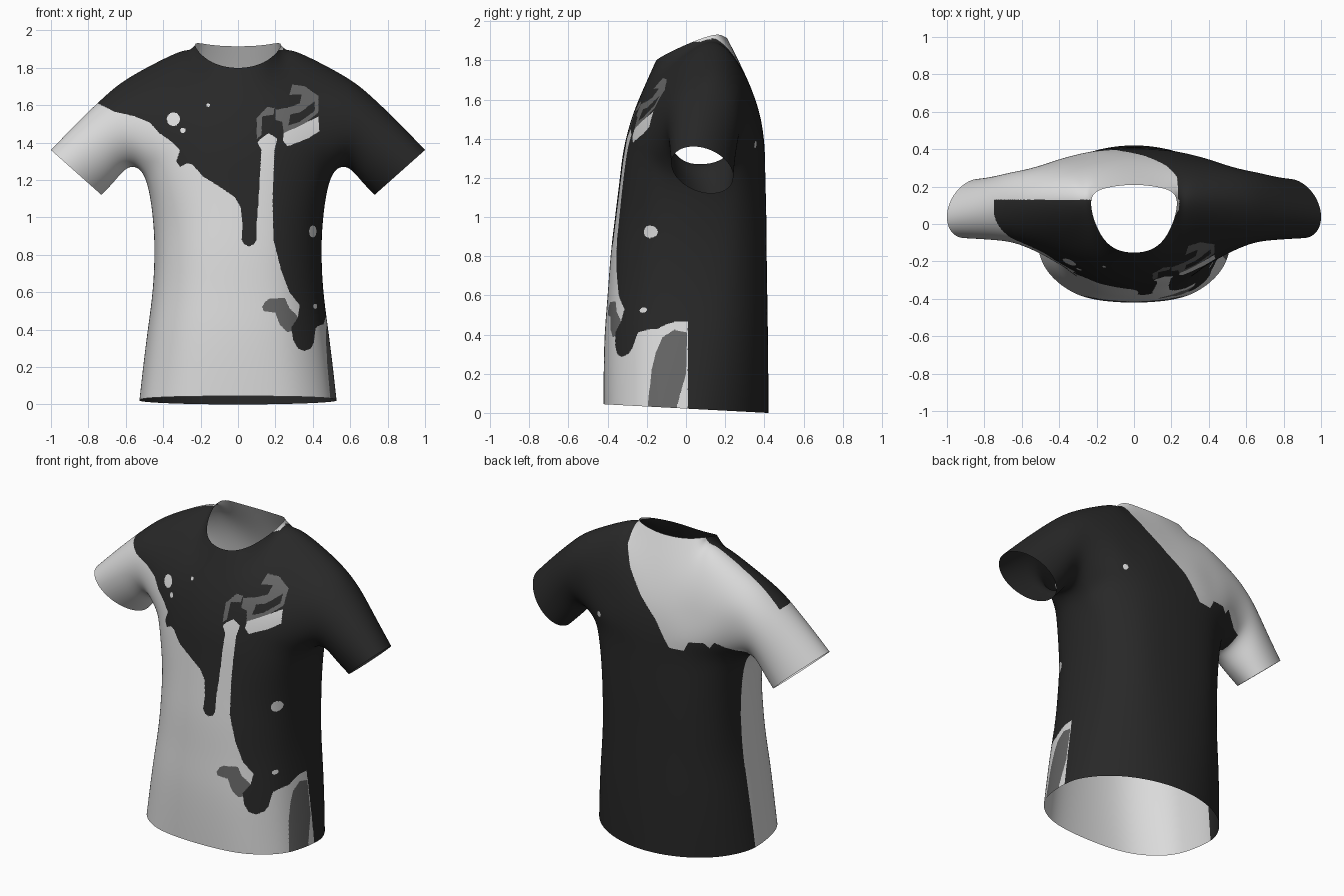
import bpy, bmesh, math
from mathutils import Vector

if "Cube" in bpy.data.objects:
    bpy.data.objects.remove(bpy.data.objects["Cube"])

# ---------- materials ----------
def material(name, v):
    m = bpy.data.materials.new(name)
    m.diffuse_color = (v, v, v, 1)
    m.use_nodes = True
    m.node_tree.nodes["Principled BSDF"].inputs["Base Color"].default_value = m.diffuse_color
    return m

LIGHT, DARK, GREY = 0, 1, 2
mats = [material("light_cloth", 0.71), material("black_paint", 0.021), material("grey_paint", 0.135)]

# ---------- cage: right half as point grids ----------
def torso_ring(z, w, front, back, eb):
    t = z / 1.22
    cy, pts = 0.02 + 0.03 * t, []
    for i in range(11):
        a = math.pi * i / 10
        s, c = math.sin(a), math.cos(a)
        depth, e = (front - cy, .78 + .09 * t) if i < 5 else (back - cy, eb)
        y = cy if i == 5 else cy + depth * abs(c) ** e
        x = 0 if i in (0, 10) else w * s ** e
        pts.append((x, y, z if z else 0.022 - 0.053 * y))
    return pts

# height, half width, front, back, roundness of the back
torso = [torso_ring(*r) for r in (
    (0, .527, -.42, .42, 1.02), (.2, .507, -.42, .42, .95), (.4, .482, -.415, .418, .88),
    (.6, .457, -.40, .415, .82), (.8, .447, -.385, .412, .77), (1.0, .456, -.362, .41, .77),
    (1.22, .50, -.335, .405, .82))]
A = torso[-1]

def row(xs, ys, z):
    return [(x, y, z) for x, y in zip(xs, ys)]

shoulder = [(.23, .115, 1.924), (.31, .125, 1.89), (.56, .125, 1.762)]
front = [A[:5],
         row((0, .16, .29, .41, .51), (-.315, -.302, -.265, -.21, -.145), 1.36),
         row((0, .15, .28, .41, .54), (-.272, -.262, -.23, -.18, -.13), 1.52),
         [(0, -.21, 1.67), (.145, -.19, 1.68), (.265, -.125, 1.715), (.39, -.075, 1.71), (.555, -.045, 1.67)],
         [(0, -.15, 1.80), (.155, -.09, 1.838)] + shoulder]
back = [A[:5:-1],
        row((0, .16, .29, .41, .51), (.40, .395, .375, .335, .28), 1.36),
        row((0, .15, .28, .41, .54), (.375, .372, .355, .335, .30), 1.53),
        [(0, .305, 1.72), (.145, .305, 1.72), (.28, .292, 1.735), (.40, .275, 1.73), (.555, .255, 1.675)],
        [(0, .21, 1.915), (.15, .19, 1.922)] + shoulder]

# sleeve rings: centre, half axis to the underside, half depth
sleeve = [[A[5], A[4]] + [front[i][4] for i in (1, 2, 3, 4)] + [back[i][4] for i in (3, 2, 1)] + [A[6]]]
for c, u, d in (((.64, .088, 1.46), (-.06, -.01, -.195), .19),
                ((.755, .085, 1.355), (-.10, .02, -.155), .168),
                ((.865, .083, 1.24), (-.135, .045, -.12), .152)):
    ring = []
    for k in range(10):
        a = math.tau * k / 10
        p = Vector(c) + Vector(u) * math.cos(a) + Vector((0, -d, 0)) * math.sin(a)
        ring.append(tuple(p))
    sleeve.append(ring)
sleeve = [r + r[:1] for r in sleeve]

bm = bmesh.new()
def add_grid(rows, side):
    vs = [[bm.verts.new((side * x, y, z)) for x, y, z in r] for r in rows]
    for r0, r1 in zip(vs, vs[1:]):
        for i in range(len(r0) - 1):
            bm.faces.new((r0[i], r0[i + 1], r1[i + 1], r1[i]))

for side in (1, -1):
    for part in (torso, front, back, sleeve):
        add_grid(part, side)
bmesh.ops.remove_doubles(bm, verts=bm.verts[:], dist=0.001)
bmesh.ops.recalc_face_normals(bm, faces=bm.faces[:])

# push the cage out so the smoothed surface passes through the given points
def limit(v):
    if v.is_boundary:
        nb = [e.other_vert(v).co for e in v.link_edges if e.is_boundary]
        return (v.co * 4 + sum(nb, Vector())) / 6
    n = len(v.link_faces)
    es = sum((e.other_vert(v).co for e in v.link_edges), Vector())
    fs = sum((l.link_loop_next.link_loop_next.vert.co for l in v.link_loops), Vector())
    return (v.co * n * n + es * 4 + fs) / (n * (n + 5))

target = {v: v.co.copy() for v in bm.verts}
for _ in range(3):
    move = {v: target[v] - limit(v) for v in bm.verts}
    for v, d in move.items():
        v.co += d

cage = bpy.data.meshes.new("shirt_cage")
bm.to_mesh(cage)
bm.free()
shirt = bpy.data.objects.new("tshirt", cage)
bpy.context.collection.objects.link(shirt)
sub = shirt.modifiers.new("smooth", 'SUBSURF')
sub.levels = sub.render_levels = 4
bpy.context.view_layer.update()
mesh = bpy.data.meshes.new_from_object(shirt.evaluated_get(bpy.context.evaluated_depsgraph_get()))
shirt.modifiers.clear()
shirt.data = mesh
mesh.name = "tshirt"
mesh.materials.clear()
for m in mats:
    mesh.materials.append(m)

# ---------- paint shapes ----------
class Shape:
    def __init__(self, pts):
        self.pts = pts
        self.lo = [min(p[i] for p in pts) for i in (0, 1)]
        self.hi = [max(p[i] for p in pts) for i in (0, 1)]

    def has(self, a, b):
        if not (self.lo[0] <= a <= self.hi[0] and self.lo[1] <= b <= self.hi[1]):
            return False
        inside, q = False, self.pts[-1]
        for p in self.pts:
            if (p[1] > b) != (q[1] > b) and a < (q[0] - p[0]) * (b - p[1]) / (q[1] - p[1]) + p[0]:
                inside = not inside
            q = p
        return inside

def dot(x, z, rx, rz):
    return Shape([(x + rx * math.cos(math.tau * i / 12), z + rz * math.sin(math.tau * i / 12)) for i in range(12)])

# big dripping black area on the front (x, z)
front_dark = Shape([
    (-.76, 2.1), (-.75, 1.61), (-.66, 1.565), (-.55, 1.54), (-.47, 1.505), (-.42, 1.45), (-.355, 1.405),
    (-.31, 1.36), (-.33, 1.30), (-.31, 1.27), (-.27, 1.29), (-.24, 1.28), (-.19, 1.22), (-.10, 1.165),
    (-.02, 1.11), (.015, 1.055), (.025, .96), (.02, .88), (.035, .855), (.06, .845), (.085, .855), (.10, .88),
    (.10, .975), (.11, 1.09), (.125, 1.36), (.105, 1.40), (.12, 1.42), (.165, 1.45), (.21, 1.42), (.195, 1.36),
    (.185, 1.09), (.19, .88), (.23, .72), (.275, .60), (.33, .53), (.32, .465), (.285, .41), (.295, .345),
    (.32, .30), (.355, .285), (.39, .30), (.405, .33), (.415, .41), (.44, .425), (.458, .43), (.468, .465),
    (1.1, .475), (1.1, 2.1)])
grey_splash = Shape([(.13, .52), (.145, .55), (.17, .565), (.25, .57), (.275, .515), (.31, .48), (.33, .45),
                     (.30, .40), (.265, .385), (.225, .425), (.2, .49), (.135, .50)])
hem_patch = Shape([(-.20, -.1), (-.195, .04), (-.175, .22), (-.15, .32), (-.12, .385), (-.06, .425), (.005, .41),
                   (0, .2), (-.045, .04), (-.05, -.1)])
# smaller splashes on top, later ones win
splashes = [
    (GREY, Shape([(.10, 1.42), (.10, 1.53), (.155, 1.59), (.195, 1.585), (.19, 1.55), (.13, 1.54), (.125, 1.44)])),
    (GREY, Shape([(.2, 1.575), (.28, 1.59), (.33, 1.61), (.34, 1.655), (.275, 1.655), (.29, 1.71), (.36, 1.70),
                  (.40, 1.67), (.43, 1.65), (.43, 1.56), (.33, 1.48), (.245, 1.445), (.235, 1.51), (.2, 1.52)])),
    (DARK, Shape([(.28, 1.55), (.33, 1.56), (.41, 1.62), (.41, 1.57), (.33, 1.51), (.27, 1.49)])),
    (LIGHT, Shape([(.24, 1.41), (.245, 1.45), (.33, 1.49), (.43, 1.54), (.435, 1.46), (.37, 1.42), (.265, 1.38)])),
    (LIGHT, Shape([(.20, 1.895), (.24, 1.895), (.25, 1.95), (.20, 1.95)])),
    (LIGHT, dot(-.345, 1.525, .036, .036)), (LIGHT, dot(-.295, 1.465, .015, .015)),
    (LIGHT, dot(-.16, 1.60, .01, .01)),
    (LIGHT, dot(.40, .925, .02, .033)), (LIGHT, dot(.413, .525, .011, .014))]
# light area left on the back (x, z)
back_light = Shape([
    (.235, 2.1), (.235, 1.89), (.23, 1.81), (.17, 1.70), (.06, 1.57), (-.06, 1.46), (-.16, 1.31), (-.25, 1.31),
    (-.28, 1.37), (-.37, 1.38), (-.40, 1.35), (-.43, 1.39), (-.48, 1.36), (-.53, 1.34), (-.59, 1.33),
    (-.575, 1.28), (-.53, 1.22), (-.53, 1.0), (-1.1, 1.0), (-1.1, 2.1)])
back_dot = dot(.36, 1.37, .016, .018)

def paint(c):
    x, y, z = c
    seam = .13 if z > 1.35 else (.01 if x > 0 else .055 + .04 * z)
    if y > seam:
        return LIGHT if back_light.has(x, z) or back_dot.has(x, z) else DARK
    colour = LIGHT
    if x > .3 and hem_patch.has(y, z) or grey_splash.has(x, z):
        colour = GREY
    if front_dark.has(x, z):
        colour = DARK
    for col, shape in splashes:
        if shape.has(x, z):
            colour = col
    return colour

# paint the faces, refining the mesh along the colour borders
bm = bmesh.new()
bm.from_mesh(mesh)
for step in range(3):
    for f in bm.faces:
        f.material_index = paint(f.calc_center_median())
        f.smooth = True
    if step < 2:
        border = {v for e in bm.edges if len(e.link_faces) == 2
                  and e.link_faces[0].material_index != e.link_faces[1].material_index for v in e.verts}
        edges = {e for v in border for f in v.link_faces for e in f.edges}
        bmesh.ops.subdivide_edges(bm, edges=list(edges), cuts=1, use_grid_fill=True)
bm.to_mesh(mesh)
bm.free()
